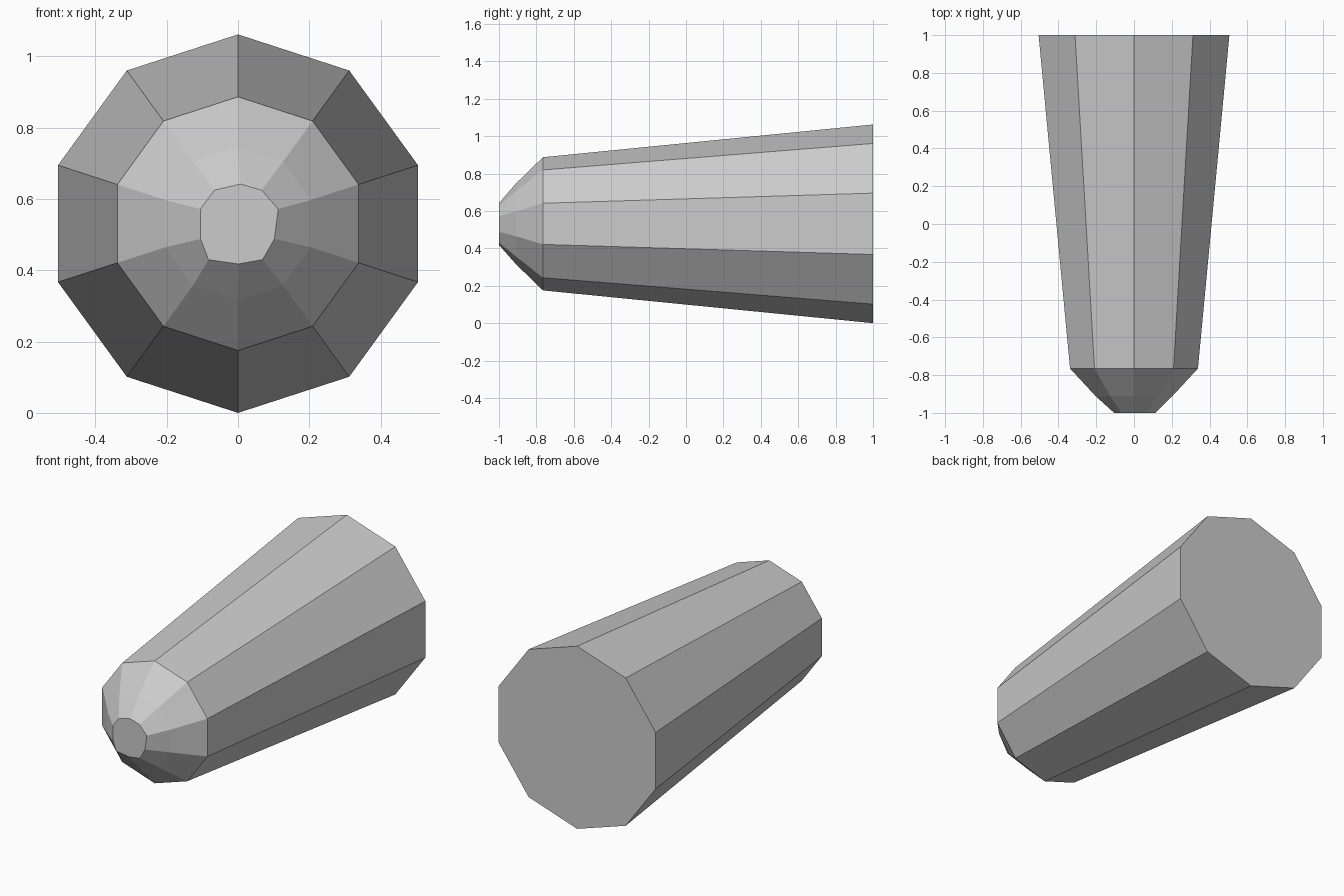
import bpy, bmesh, math

if "Cube" in bpy.data.objects:
    bpy.data.objects.remove(bpy.data.objects["Cube"])

CZ = 0.531   # axis height
N = 10


def ring(r, y):
    # decagon with a corner pointing straight up
    return [(r * math.sin(2 * math.pi * i / N), y, CZ + r * math.cos(2 * math.pi * i / N))
            for i in range(N)]


# slightly uneven blunt tip outline (x, z), clockwise from the top
tip = [(0.007, 0.642), (0.066, 0.625), (0.113, 0.572), (0.102, 0.488), (0.069, 0.43),
       (0.001, 0.418), (-0.083, 0.43), (-0.105, 0.488), (-0.105, 0.572), (-0.066, 0.625)]

# sections from the nose to the wide rear end
sections = [[(x, -1.0, z) for x, z in tip],
            ring(0.215, -0.91), ring(0.356, -0.765), ring(0.531, 1.0)]

# tapered body with rounded nose
bm = bmesh.new()
loops = [[bm.verts.new(p) for p in s] for s in sections]
for a, b in zip(loops, loops[1:]):
    for i in range(N):
        j = (i + 1) % N
        bm.faces.new((a[i], a[j], b[j], b[i]))

# flat end caps
bm.faces.new(loops[0])
bm.faces.new(loops[-1])
bmesh.ops.recalc_face_normals(bm, faces=bm.faces)

mesh = bpy.data.meshes.new("tapered_body")
bm.to_mesh(mesh)
bm.free()
body = bpy.data.objects.new("tapered_body", mesh)
bpy.context.collection.objects.link(body)
